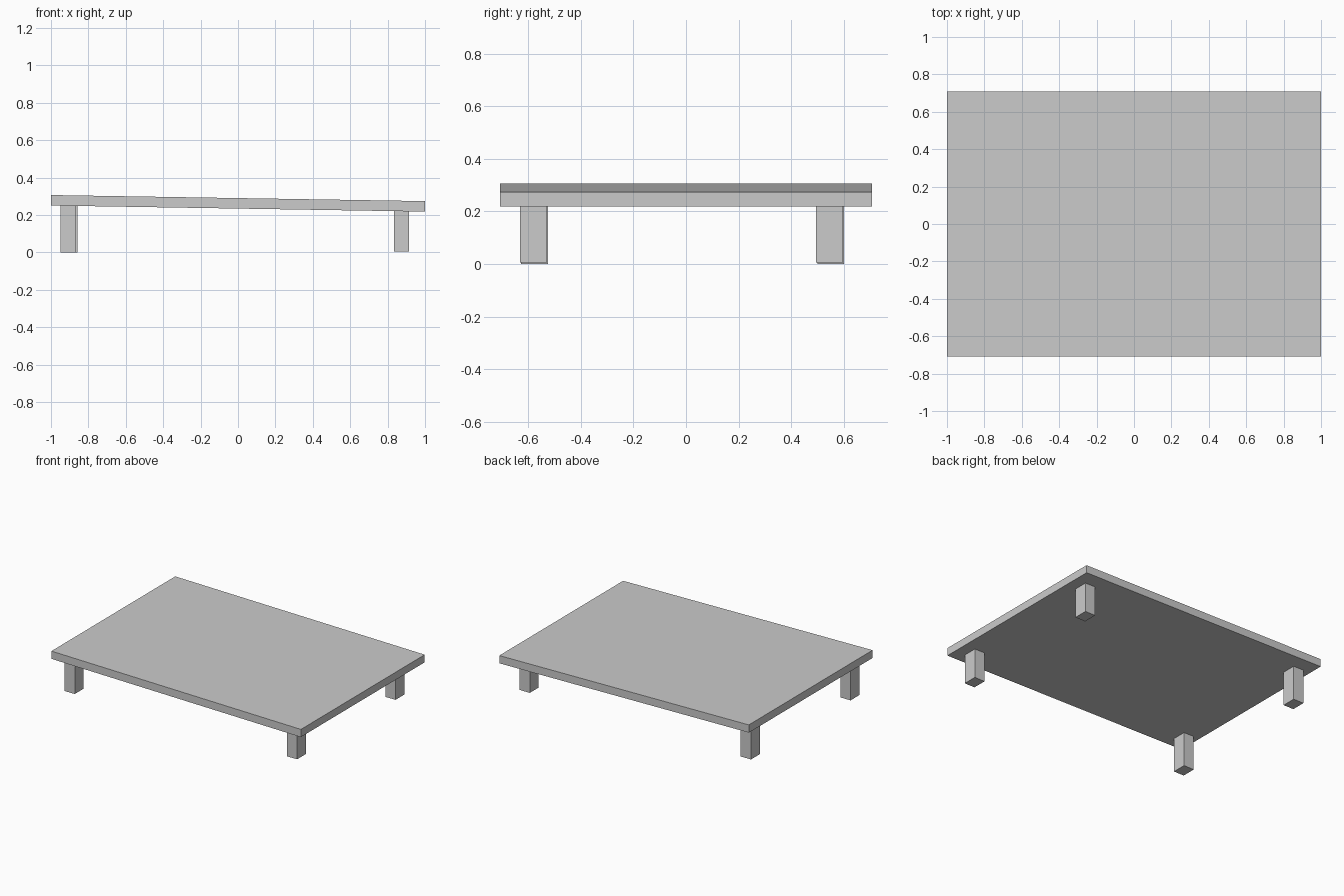
import bpy
from math import atan2
from mathutils import Matrix

if "Cube" in bpy.data.objects:
    bpy.data.objects.remove(bpy.data.objects["Cube"])


def box(name, lo, hi):
    """Axis-aligned box between two corners."""
    size = [h - l for l, h in zip(lo, hi)]
    centre = [(l + h) / 2 for l, h in zip(lo, hi)]
    bpy.ops.mesh.primitive_cube_add(size=1)
    ob = bpy.context.object
    ob.name = name
    ob.data.transform(Matrix.Diagonal((*size, 1)))
    ob.location = centre
    return ob


# Table top, sloping gently down towards the right
top = box("table_top", (-0.9991, -0.708, 0.2345), (0.9991, 0.708, 0.2905))
top.rotation_euler.y = atan2(0.0325, 2)

# Legs: name, left x, near y, bottom z, top z (just inside the table top)
leg_w, leg_d = 0.082, 0.102
for name, x, y, z0, z1 in (
    ("front_left_leg", -0.950, -0.627, 0.0, 0.256),
    ("back_left_leg", -0.941, 0.499, 0.0, 0.256),
    ("front_right_leg", 0.833, -0.631, 0.006, 0.228),
    ("back_right_leg", 0.833, 0.495, 0.006, 0.228),
):
    box(name, (x, y, z0), (x + leg_w, y + leg_d, z1))
